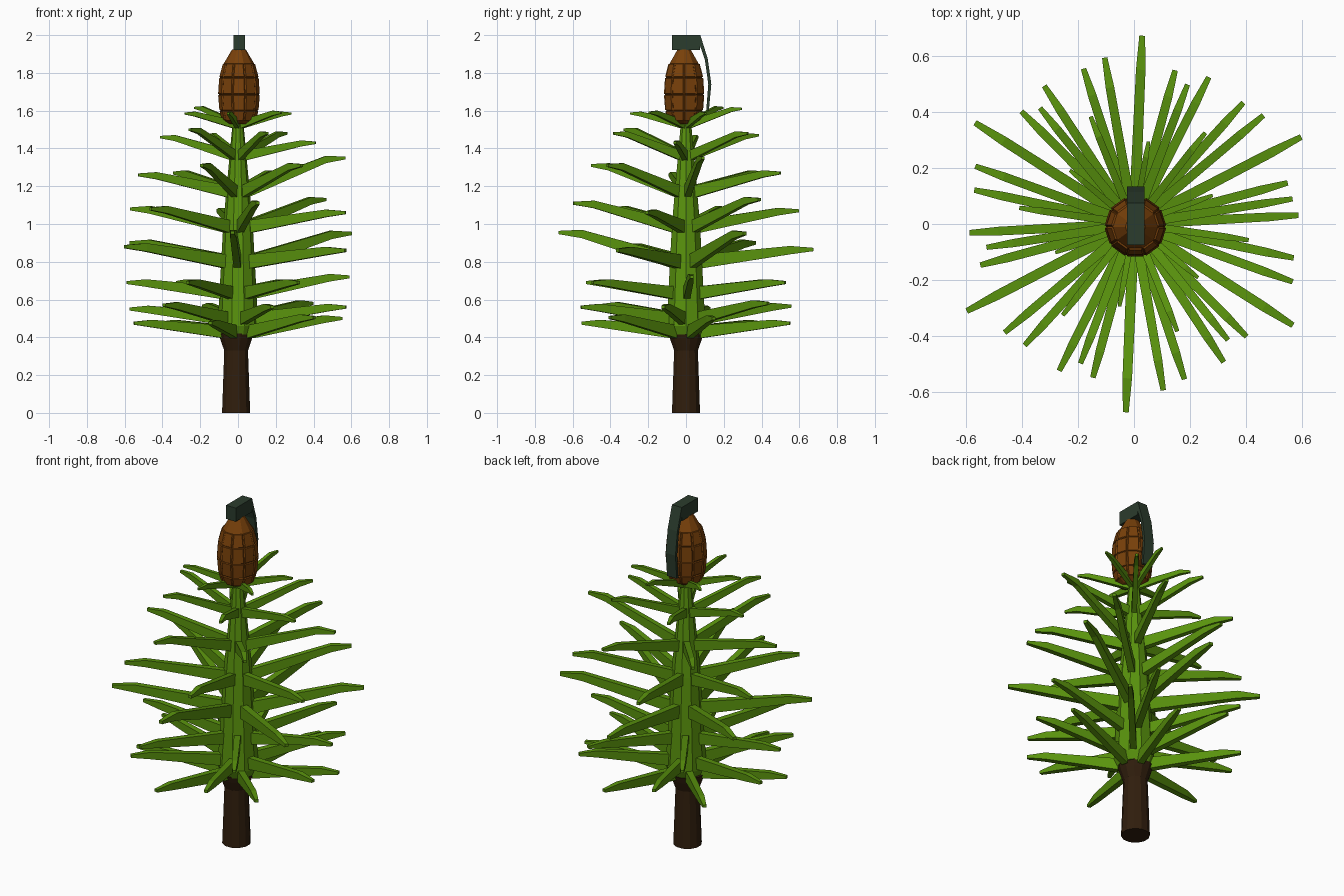
import bpy, bmesh
from math import sin, cos, pi, radians
from mathutils import Vector

if "Cube" in bpy.data.objects:
    bpy.data.objects.remove(bpy.data.objects["Cube"])


def material(name, rgb):
    m = bpy.data.materials.new(name)
    m.diffuse_color = (*rgb, 1)
    m.use_nodes = True
    m.node_tree.nodes["Principled BSDF"].inputs["Base Color"].default_value = m.diffuse_color
    return m


GREEN = material("leaf_green", (0.1, 0.29, 0.004))
BARK = material("bark_brown", (0.03, 0.013, 0.004))
RUST = material("shell_brown", (0.19, 0.052, 0.003))
STEEL = material("dark_green", (0.024, 0.045, 0.026))


def finish(bm, name, mat):
    bmesh.ops.recalc_face_normals(bm, faces=bm.faces[:])
    me = bpy.data.meshes.new(name)
    bm.to_mesh(me)
    bm.free()
    me.materials.append(mat)
    ob = bpy.data.objects.new(name, me)
    bpy.context.collection.objects.link(ob)
    return ob


def skin(bm, rings):
    """Bridge equal-length rings of points and cap both ends; returns face rows."""
    vs = [[bm.verts.new(p) for p in r] for r in rings]
    n = len(vs[0])
    rows = [[bm.faces.new((a[i], a[(i + 1) % n], b[(i + 1) % n], b[i])) for i in range(n)]
            for a, b in zip(vs, vs[1:])]
    bm.faces.new(vs[0][::-1])
    bm.faces.new(vs[-1])
    return rows


def lathe_rings(profile, sides, cx=0, cy=0):
    return [[(cx + r * cos(2 * pi * (i + .5) / sides - pi / 2),
              cy + r * sin(2 * pi * (i + .5) / sides - pi / 2), z) for i in range(sides)]
            for r, z in profile]


# Trunk with a flared top
bm = bmesh.new()
skin(bm, lathe_rings([(.077, 0), (.065, .33), (.085, .385), (.095, .42)], 12, -.01))
finish(bm, "trunk", BARK)

# Tapering green stem
bm = bmesh.new()
skin(bm, lathe_rings([(.09, .415), (.108, .46), (.078, 1.0), (.032, 1.5), (.027, 1.56)], 10))
finish(bm, "stem", GREEN)

# Leaf whorls: phase, root height, reach, root radius, size, tip heights
WHORLS = [
    (15, .43, .57, .085, 1, (.50, .475, .475, .475, .475, .505)),
    (48, .50, .585, .085, 1, (.58, .565, .55, .57, .56, .56)),
    (3, .635, .59, .075, 1, (.72, .69, .69, .69, .69, .69)),
    (27.5, .80, .675, .065, 1.1, (.95, .865, .90, .88, .955, .86)),
    (40, .985, .605, .06, 1, (1.13, 1.07, 1.08, 1.08, 1.11, 1.06)),
    (9, 1.17, .535, .045, .95, (1.35, 1.27, 1.27, 1.26, 1.31, 1.31)),
    (52, 1.36, .415, .025, .8, (1.48, 1.47, 1.46, 1.50, 1.48, 1.43)),
    (20, 1.525, .30, .015, .65, (1.585, 1.61, 1.615, 1.585, 1.585, 1.59)),
]


def leaf(bm, angle, r0, z0, r1, z1, size):
    out = Vector((cos(angle), sin(angle), 0))
    side = Vector((-sin(angle), cos(angle), 0))
    rk = r0 + (r1 - r0) * .8
    stations = [(r0, z0, .036, .068), (rk, z0 + (z1 - z0) * .95, .031, .040), (r1, z1, .019, .016)]
    rings = []
    for r, z, w, h in stations:
        c = out * r + Vector((0, 0, z))
        rings.append([c + side * (sx * w * size / 2) + Vector((0, 0, sz * h * size / 2))
                      for sx, sz in ((-1, -1), (1, -1), (1, 1), (-1, 1))])
    skin(bm, rings)


for k, (phase, z0, reach, r0, size, tips) in enumerate(WHORLS):
    bm = bmesh.new()
    for i, z1 in enumerate(tips):
        # One leaf of the sixth whorl reaches further
        r1 = .575 if (k, i) == (5, 0) else reach
        leaf(bm, radians(phase + 60 * i), r0, z0, r1, z1, size)
    finish(bm, f"leaf_whorl_{k + 1}", GREEN)

# Segmented shell: raised blocks separated by grooves
bm = bmesh.new()
rows = skin(bm, lathe_rings([(.055, 1.53), (.085, 1.548), (.099, 1.60), (.106, 1.685), (.1, 1.775),
                             (.08, 1.85), (.036, 1.925)], 10, .005, -.01))
bmesh.ops.recalc_face_normals(bm, faces=bm.faces[:])
blocks = [f for row in rows[1:5] for f in row]
bmesh.ops.inset_individual(bm, faces=blocks, thickness=.002, depth=0)
bmesh.ops.inset_individual(bm, faces=blocks, thickness=.004, depth=.006)
finish(bm, "segmented_shell", RUST)

# Cap block on top
X0, X1 = -.025, .038
bm = bmesh.new()
skin(bm, [[(X0, -.075, z), (X1, -.075, z), (X1, .075, z), (X0, .075, z)] for z in (1.92, 2.0)])
finish(bm, "cap_block", STEEL)

# Curved lever hanging down the back: inner y, z, outer y, z
bm = bmesh.new()
path = [(.06, 1.985, .076, 2.0), (.1, 1.87, .115, 1.875), (.118, 1.74, .134, 1.74),
        (.107, 1.60, .121, 1.60)]
skin(bm, [[(X0, ya, za), (X1, ya, za), (X1, yb, zb), (X0, yb, zb)] for ya, za, yb, zb in path])
finish(bm, "lever", STEEL)
